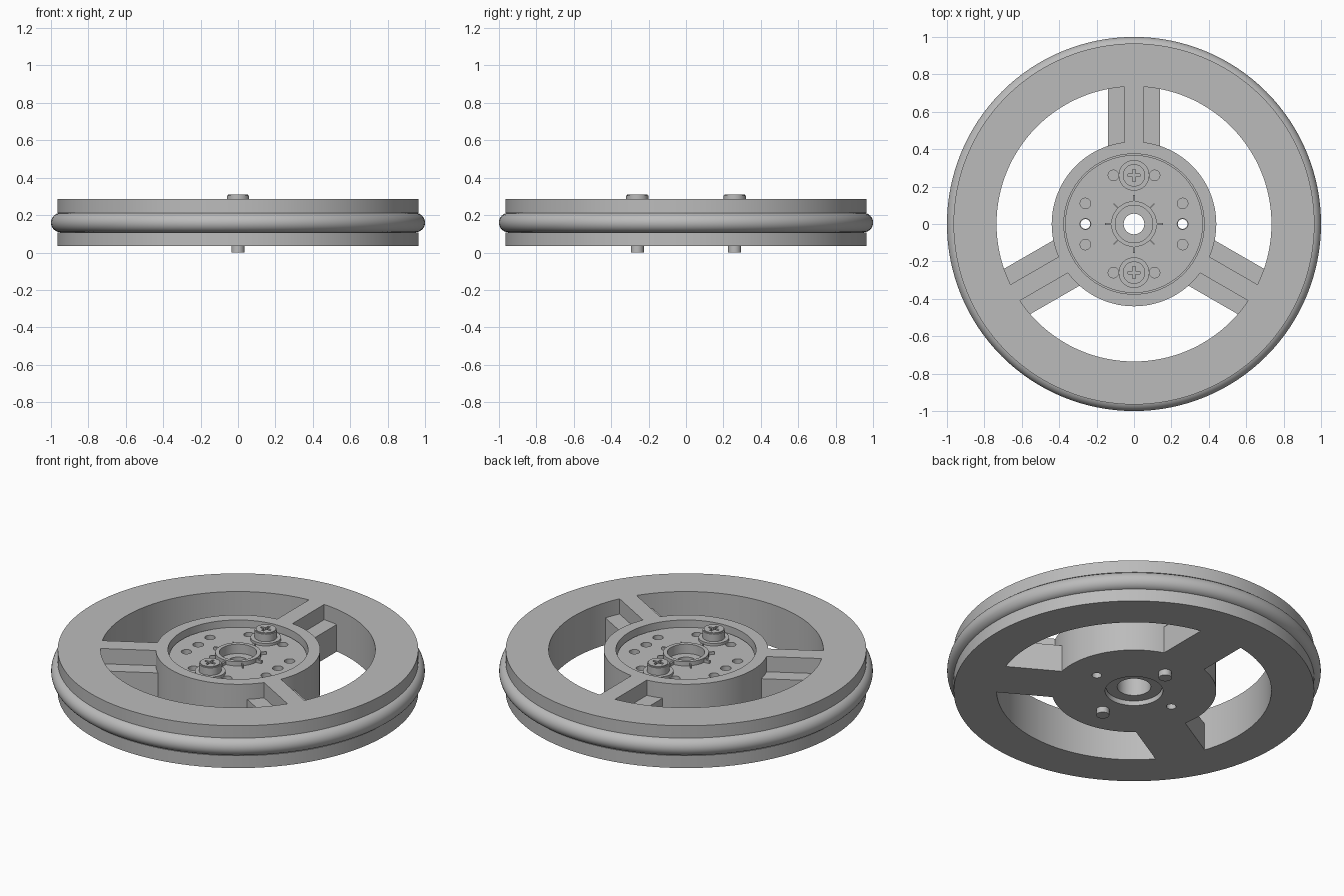
import bpy, bmesh
from math import cos, sin, pi, radians
from mathutils import Matrix

cube = bpy.data.objects.get("Cube")
if cube:
    bpy.data.objects.remove(cube, do_unlink=True)

grey = bpy.data.materials.new("light_grey")
grey.use_nodes = True
COLOUR = (0.5, 0.5, 0.5, 1)
grey.diffuse_color = COLOUR
grey.node_tree.nodes["Principled BSDF"].inputs["Base Color"].default_value = COLOUR

BOTTOM, TOP = 0.035, 0.285
FLOOR = 0.245
HOLE = 0.26          # distance of the fixing holes from the axis


def finish(name, bm):
    bmesh.ops.recalc_face_normals(bm, faces=bm.faces)
    mesh = bpy.data.meshes.new(name)
    bm.to_mesh(mesh)
    bm.free()
    mesh.materials.append(grey)
    obj = bpy.data.objects.new(name, mesh)
    bpy.context.collection.objects.link(obj)
    return obj


def lathe(name, profile, steps=96, at=(0, 0)):
    """Revolve a closed (radius, z) outline around the vertical axis."""
    bm = bmesh.new()
    rings = []
    for i in range(steps):
        a = 2 * pi * i / steps
        rings.append([bm.verts.new((at[0] + r * cos(a), at[1] + r * sin(a), z)) for r, z in profile])
    n = len(profile)
    for i in range(steps):
        a, b = rings[i], rings[(i + 1) % steps]
        for j in range(n):
            k = (j + 1) % n
            bm.faces.new((a[j], b[j], b[k], a[k]))
    return finish(name, bm)


def add_cylinder(bm, x, y, r, z0, z1, r_top=None, steps=32):
    place = Matrix.Translation((x, y, (z0 + z1) / 2))
    bmesh.ops.create_cone(bm, cap_ends=True, segments=steps, radius1=r,
                          radius2=r_top or r, depth=z1 - z0, matrix=place)


def add_box(bm, x0, x1, y0, y1, z0, z1, turn=0, at=(0, 0)):
    place = (Matrix.Translation((at[0], at[1], 0)) @ Matrix.Rotation(turn, 4, "Z")
             @ Matrix.Translation(((x0 + x1) / 2, (y0 + y1) / 2, (z0 + z1) / 2))
             @ Matrix.Diagonal((x1 - x0, y1 - y0, z1 - z0, 1)))
    bmesh.ops.create_cube(bm, size=1, matrix=place)


def cut(obj, cutter):
    mod = obj.modifiers.new("cut", "BOOLEAN")
    mod.operation, mod.solver, mod.object = "DIFFERENCE", "EXACT", cutter
    cutter.hide_render = True
    cutter.hide_viewport = True
    cutter.display_type = "WIRE"


# Rim with a groove for the tyre
rim = lathe("rim", [(0.735, BOTTOM), (0.965, BOTTOM), (0.965, 0.108), (0.925, 0.108),
                    (0.925, 0.212), (0.965, 0.212), (0.965, TOP), (0.735, TOP)], 128)

# Round tyre seated in the groove
tyre = lathe("tyre", [(0.948 + 0.052 * cos(2 * pi * i / 32), 0.16 + 0.052 * sin(2 * pi * i / 32))
                      for i in range(32)], 128)

# Hub with a round recess on top and a bore below
hub = lathe("hub", [(0.155, BOTTOM), (0.44, BOTTOM), (0.44, TOP), (0.375, TOP),
                    (0.375, 0.18), (0.155, 0.18)])
bm = bmesh.new()
for side in (-1, 1):
    add_cylinder(bm, side * HOLE, 0, 0.026, 0, 0.4)
cut(hub, finish("hub_hole_cutter", bm))

# Three spokes: a wide slab with a narrow rib on top
for i in range(3):
    bm = bmesh.new()
    turn = radians(120 * i)
    add_box(bm, -0.14, 0.14, 0.4, 0.735, BOTTOM, 0.195, turn)
    add_box(bm, -0.05, 0.05, 0.43, 0.735, 0.195, TOP, turn)
    finish("spoke_%d" % (i + 1), bm)

# Mounting disc in the recess, with a hollow collar
disc = lathe("mounting_disc", [(0.055, 0.19), (0.09, 0.19), (0.09, 0.06), (0.15, 0.06),
                               (0.155, 0.18), (0.368, 0.18), (0.368, FLOOR), (0.122, FLOOR),
                               (0.122, 0.27), (0.1, 0.27), (0.1, 0.215), (0.055, 0.215)])
bm = bmesh.new()
for sx in (-1, 1):
    add_cylinder(bm, sx * HOLE, 0, 0.029, 0, 0.4)
    for sy in (-1, 1):
        add_cylinder(bm, sx * HOLE, sy * 0.11, 0.028, 0.19, 0.4)
        add_cylinder(bm, sx * 0.11, sy * HOLE, 0.028, 0.19, 0.4)
cut(disc, finish("disc_hole_cutter", bm))

# Small ribs around the collar
bm = bmesh.new()
for i in range(8):
    half = 0.006 if i % 2 == 0 else 0.003
    add_box(bm, -half, half, 0.115, 0.155, FLOOR - 0.005, 0.262, radians(45 * i))
finish("collar_ribs", bm)

# Two screws with washers and cross slots
for side, label in ((-1, "front"), (1, "back")):
    y = side * HOLE
    bm = bmesh.new()
    add_cylinder(bm, 0, y, 0.035, 0, 0.2)
    finish(label + "_screw_shank", bm)
    lathe(label + "_washer", [(0.03, FLOOR), (0.082, FLOOR), (0.082, 0.26), (0.03, 0.26)], 48, (0, y))
    bm = bmesh.new()
    add_cylinder(bm, 0, y, 0.06, 0.25, 0.3, steps=48)
    rim_edges = [e for e in bm.edges if all(v.co.z > 0.29 for v in e.verts)]
    for v in bm.verts:
        if v.co.z > 0.29:
            v.co.z = 0.31
    bmesh.ops.bevel(bm, geom=rim_edges, offset=0.006, segments=2, affect="EDGES")
    head = finish(label + "_screw_head", bm)
    for k in range(2):
        bm = bmesh.new()
        add_box(bm, -0.032, 0.032, -0.007, 0.007, 0.29, 0.33, k * pi / 2, (0, y))
        cut(head, finish("%s_slot_cutter_%d" % (label, k + 1), bm))

# Smooth round walls, keep crisp edges
bpy.ops.object.select_all(action="DESELECT")
for obj in bpy.context.collection.objects:
    if obj.type == "MESH" and not obj.hide_render:
        obj.select_set(True)
        bpy.context.view_layer.objects.active = obj
bpy.ops.object.shade_smooth_by_angle(angle=radians(30))
